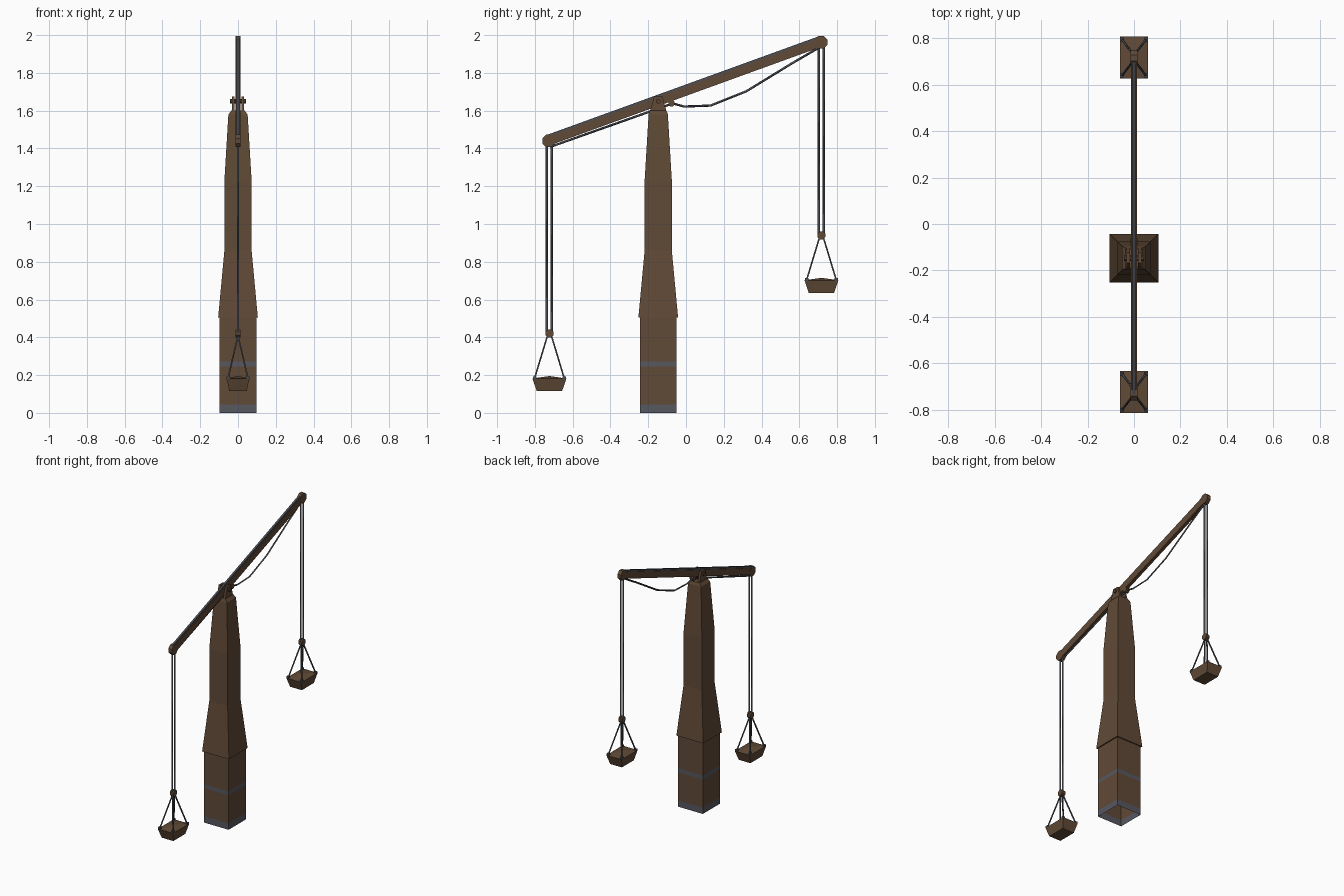
import bpy, bmesh, math
from mathutils import Vector

if "Cube" in bpy.data.objects:
    bpy.data.objects.remove(bpy.data.objects["Cube"])

def mat(name, col):
    m = bpy.data.materials.new(name)
    m.diffuse_color = (*col, 1)
    m.use_nodes = True
    m.node_tree.nodes["Principled BSDF"].inputs["Base Color"].default_value = m.diffuse_color
    return m

WOOD = mat("brown wood", (0.118, 0.068, 0.037))
DARK = mat("dark wood", (0.100, 0.058, 0.034))
GREY = mat("grey iron", (0.095, 0.098, 0.118))
ROPE = mat("grey rope", (0.075, 0.078, 0.092))

def make(name, bm, *mats):
    bmesh.ops.recalc_face_normals(bm, faces=bm.faces)
    me = bpy.data.meshes.new(name)
    bm.to_mesh(me)
    bm.free()
    for m in mats:
        me.materials.append(m)
    ob = bpy.data.objects.new(name, me)
    bpy.context.collection.objects.link(ob)
    return ob

def loft(name, cy, levels, mats, bottom=True, top=True, rule=None):
    """Stack of rectangles: (z, half x, half y)."""
    bm = bmesh.new()
    rings = [[bm.verts.new((sx * hx, cy + sy * hy, z))
              for sx, sy in ((-1, -1), (1, -1), (1, 1), (-1, 1))] for z, hx, hy in levels]
    for i, (a, b) in enumerate(zip(rings, rings[1:])):
        for k in range(4):
            f = bm.faces.new((a[k], a[(k + 1) % 4], b[(k + 1) % 4], b[k]))
            f.material_index = rule(i) if rule else 0
    if bottom:
        bm.faces.new(rings[0][::-1])
    if top:
        bm.faces.new(rings[-1])
    return make(name, bm, *mats)

def prism_x(name, pts, x0, x1, m):
    """Extrude a (y, z) outline along x."""
    bm = bmesh.new()
    f = bm.faces.new([bm.verts.new((x0, y, z)) for y, z in pts])
    ext = bmesh.ops.extrude_face_region(bm, geom=[f])["geom"]
    bmesh.ops.translate(bm, vec=(x1 - x0, 0, 0),
                        verts=[v for v in ext if isinstance(v, bmesh.types.BMVert)])
    return make(name, bm, m)

def wheel(name, y, z, r, half, m=WOOD, n=8):
    pts = [(y + r * math.cos(2 * math.pi * (k + .5) / n),
            z + r * math.sin(2 * math.pi * (k + .5) / n)) for k in range(n)]
    return prism_x(name, pts, -half, half, m)

def rope(name, pts, r=0.006, m=ROPE):
    cu = bpy.data.curves.new(name, 'CURVE')
    cu.dimensions = '3D'
    cu.bevel_depth = r
    cu.bevel_resolution = 0
    cu.use_fill_caps = True
    s = cu.splines.new('POLY')
    s.points.add(len(pts) - 1)
    for p, c in zip(s.points, pts):
        p.co = (*c, 1)
    cu.materials.append(m)
    ob = bpy.data.objects.new(name, cu)
    bpy.context.collection.objects.link(ob)
    return ob

# Post: open-bottomed base with iron bands, flared upper sleeve
CY = -0.147
B = 0.097
loft("post_base", CY, [(z, B, B) for z in (0, 0.045, 0.245, 0.272, 0.55)], (WOOD, GREY),
     bottom=False, top=False, rule=lambda i: 1 if i in (0, 2) else 0)
loft("post_sleeve", CY, [(0.505, 0.105, 0.105), (0.86, 0.072, 0.072), (1.23, 0.072, 0.072),
                         (1.58, 0.051, 0.051), (1.60, 0.036, 0.044)], (WOOD,))

# Fork cheeks and axle at the post head
for s, side in ((-1, "left"), (1, "right")):
    prism_x("fork_cheek_" + side, [(CY - .044, 1.595), (CY + .044, 1.595),
            (CY + .022, 1.675), (CY - .022, 1.675)], s * 0.018, s * 0.033, WOOD)
wheel("axle", CY, 1.65, 0.014, 0.042, DARK)

# Tilted beam
L, R = Vector((0, -0.727, 1.44)), Vector((0, 0.715, 1.963))
d = (R - L).normalized()
n = Vector((0, -d.z, d.y))

def bar(name, lo, hi, half, m):
    pts = [L + n * lo, R + n * lo, R + n * hi, L + n * hi]
    return prism_x(name, [(p.y, p.z) for p in pts], -half, half, m)

bar("beam", -0.024, 0.022, 0.012, WOOD)
bar("beam_top_rope", 0.022, 0.033, 0.007, ROPE)
wheel("low_end_wheel", L.y, L.z, 0.036, 0.014)
wheel("high_end_wheel", R.y, R.z, 0.036, 0.014)
wheel("rope_guide", -0.077, 1.64, 0.018, 0.014)

# Ropes under the beam: one taut, one slack
rope("taut_rope", [(0, -0.72, 1.408), (0, -0.15, 1.61), (0, -0.077, 1.636)])
rope("slack_rope", [(0, -0.077, 1.64), (0, -0.01, 1.622), (0, 0.13, 1.627), (0, 0.32, 1.703),
                    (0, 0.56, 1.85), (0, 0.715, 1.94)])

# Hanging baskets
def basket(tag, y, top, z):
    for s in (-1, 1):
        rope(f"{tag}_hoist_rope", [(0, y + s * 0.013, top), (0, y + s * 0.013, z)], 0.0065)
    wheel(f"{tag}_block", y, z, 0.023, 0.014)
    loft(f"{tag}_basket", y, [(z - .305, 0.046, 0.067), (z - .238, 0.060, 0.090),
                              (z - .225, 0.001, 0.001)], (WOOD,))
    for sx in (-1, 1):
        for sy in (-1, 1):
            c = Vector((sx * 0.052, y + sy * 0.078, z - .235))
            rope(f"{tag}_sling", [(0, y + sy * .01, z - .01), c], 0.005)
            bm = bmesh.new()
            bmesh.ops.create_cube(bm, size=0.017)
            bmesh.ops.translate(bm, vec=c, verts=bm.verts)
            make(f"{tag}_corner_ring", bm, ROPE)

basket("low", -0.723, 1.43, 0.42)
basket("high", 0.717, 1.95, 0.94)
